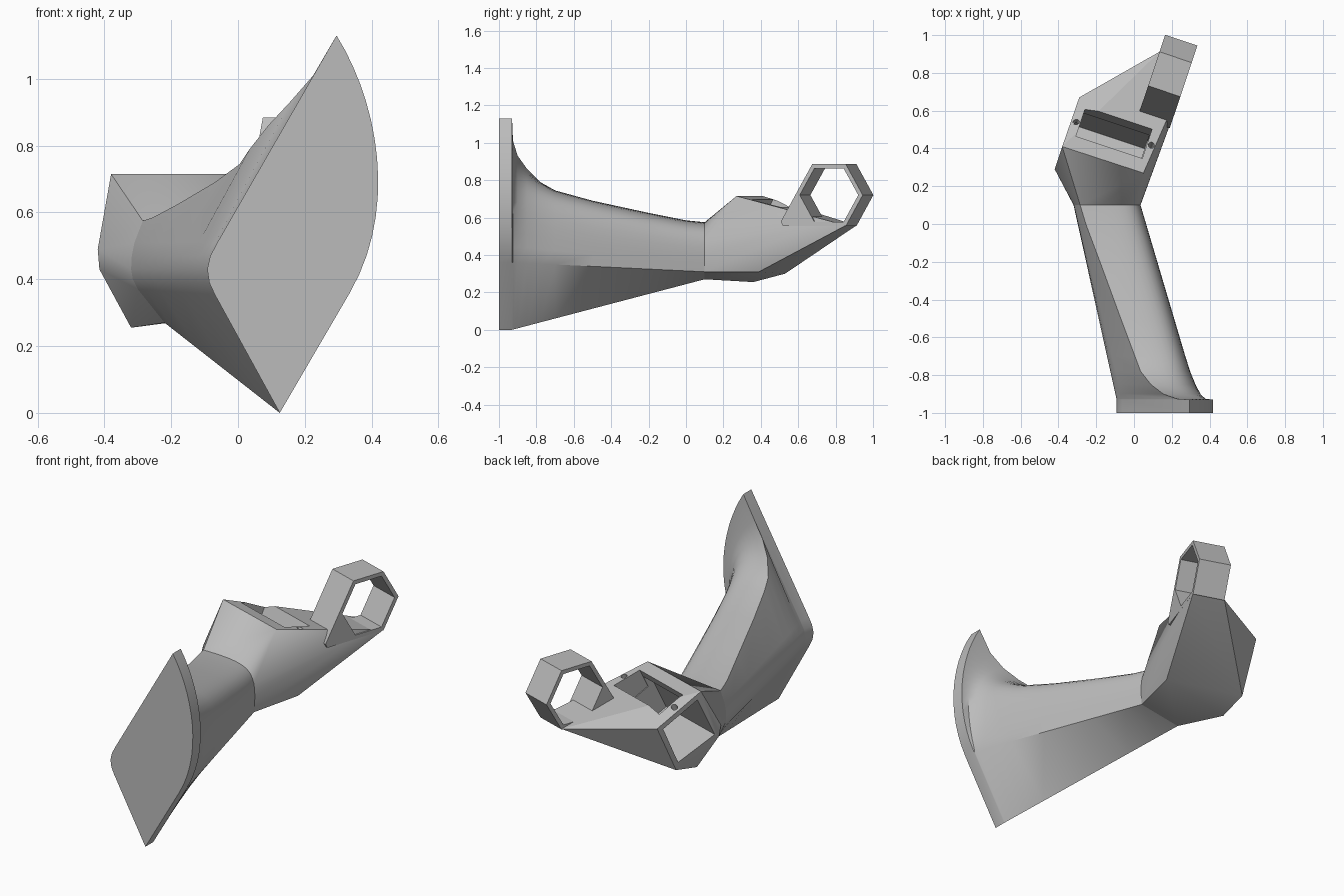
import bpy, bmesh
from math import radians
from mathutils import Matrix, Vector

if "Cube" in bpy.data.objects:
    bpy.data.objects.remove(bpy.data.objects["Cube"])

grey = bpy.data.materials.new("plain_grey")
grey.use_nodes = True
grey.diffuse_color = (0.5, 0.5, 0.5, 1)
grey.node_tree.nodes["Principled BSDF"].inputs["Base Color"].default_value = (0.5, 0.5, 0.5, 1)


def make_object(name, bm):
    bmesh.ops.recalc_face_normals(bm, faces=bm.faces)
    mesh = bpy.data.meshes.new(name)
    bm.to_mesh(mesh)
    bm.free()
    mesh.materials.append(grey)
    obj = bpy.data.objects.new(name, mesh)
    bpy.context.collection.objects.link(obj)
    return obj


def activate(obj):
    bpy.ops.object.select_all(action='DESELECT')
    obj.select_set(True)
    bpy.context.view_layer.objects.active = obj


def smooth(obj, angle):
    activate(obj)
    bpy.ops.object.shade_smooth_by_angle(angle=radians(angle))


def cut(obj, cutter):
    cutter.hide_render = True
    activate(obj)
    mod = obj.modifiers.new("cut", 'BOOLEAN')
    mod.operation = 'DIFFERENCE'
    mod.solver = 'EXACT'
    mod.object = cutter
    bpy.ops.object.modifier_apply(modifier=mod.name)
    bpy.data.objects.remove(cutter)


def box_cutter(frame, low, high):
    low, high = Vector(low), Vector(high)
    bm = bmesh.new()
    place = Matrix.Translation((low + high) / 2) @ Matrix.Diagonal((*(high - low), 1))
    bmesh.ops.create_cube(bm, size=1, matrix=frame @ place)
    return make_object("box_cutter", bm)


def loft(name, rings):
    bm = bmesh.new()
    loops = [[bm.verts.new(p) for p in ring] for ring in rings]
    count = len(loops[0])
    for a, b in zip(loops, loops[1:]):
        for i in range(count):
            j = (i + 1) % count
            bm.faces.new((a[i], a[j], b[j], b[i]))
    bm.faces.new(loops[0])
    bm.faces.new(loops[-1])
    return make_object(name, bm)


# Cross-section of the arm: keel, side edge, rounded shoulder, top crease, rounded left edge
def mix(a, b, t):
    return Vector(a).lerp(Vector(b), t)


def section(y, crease_x, crease_z, steps=14):
    t = max(0, (y + 0.93) / 1.03)
    w = min(1, (1.13 - crease_z) / 0.36)
    crease = Vector((crease_x, crease_z))
    keel = mix((0.125, 0), (-0.22, 0.27), t)
    side = mix((0.335, 0.36), (0.03, 0.31), t)
    h1 = side + mix((0.145, 0.25), (0.02, (crease_z - side.y) * 0.92), w)
    h2 = crease + mix((0.125, -0.2), ((side.x - crease.x) * 0.95, 0), w)
    pts = [keel]
    for i in range(steps + 1):
        s = i / steps
        r = 1 - s
        pts.append(r**3 * side + 3 * r * r * s * h1 + 3 * r * s * s * h2 + s**3 * crease)
    pts += [mix((-0.062, 0.51), (-0.31, 0.51), t), mix((-0.083, 0.47), (-0.318, 0.47), t),
            mix((-0.092, 0.43), (-0.32, 0.43), t), mix((-0.086, 0.39), (-0.315, 0.40), t),
            mix((-0.07, 0.355), (-0.30, 0.37), t)]
    return [Vector((p.x, y, p.y)) for p in pts]


# Mounting plate and tapering arm: station y, crease x, crease z
stations = [(-1, 0.295, 1.13), (-0.93, 0.295, 1.13), (-0.925, 0.225, 1.01), (-0.9, 0.155, 0.93),
            (-0.85, 0.09, 0.86), (-0.78, 0.035, 0.79), (-0.7, 0.005, 0.745), (-0.5, -0.07, 0.69),
            (-0.2, -0.18, 0.625), (0, -0.255, 0.585), (0.1, -0.285, 0.575)]
sections = [section(*s) for s in stations]
arm = loft("plate_and_arm", sections)
smooth(arm, 32)

# Frame of the end ring: x along its axis, y outward
turn = Matrix.Rotation(radians(-18.5), 4, 'Z')
ring_frame = Matrix.Translation((0.19, 0.793, 0.72)) @ turn

# Motor housing with the wedge that reaches under the ring
corners = [(-0.38, 0.41, 0.715), (0.05, 0.27, 0.715), (0.17, 0.53, 0.58), (-0.29, 0.67, 0.58),
           (-0.42, 0.29, 0.49), (-0.415, 0.30, 0.43), (-0.32, 0.36, 0.255), (-0.31, 0.53, 0.30),
           (0.10, 0.39, 0.31)]
points = [Vector(c) for c in corners] + sections[-1]
points += [ring_frame @ Vector((x, y, -0.162)) for x in (-0.09, 0.09) for y in (-0.095, 0.095)]
bm = bmesh.new()
for p in points:
    bm.verts.new(p)
hull = bmesh.ops.convex_hull(bm, input=bm.verts)
bmesh.ops.delete(bm, geom=[v for v in bm.verts if not v.link_faces], context='VERTS')
bmesh.ops.dissolve_limit(bm, angle_limit=radians(2), verts=bm.verts, edges=bm.edges)
housing = make_object("motor_housing", bm)

# Cavity open to one side, slot in the tilted top and two screw holes
top_frame = Matrix.Translation((-0.11, 0.47, 0.6475)) @ turn @ Matrix.Rotation(radians(-26), 4, 'X')
cut(housing, box_cutter(top_frame, (-0.6, -0.12, -0.28), (0.18, 0.12, -0.03)))
cut(housing, box_cutter(top_frame, (-0.185, -0.082, -0.1), (0.185, 0.082, 0.1)))
for x in (-0.208, 0.208):
    bm = bmesh.new()
    bmesh.ops.create_cone(bm, cap_ends=True, segments=16, radius1=0.016, radius2=0.016, depth=0.16,
                          matrix=top_frame @ Matrix.Translation((x, 0, 0)))
    cut(housing, make_object("hole_cutter", bm))
smooth(housing, 25)


# Six-sided end ring with a front wall running down to the housing
def prism(name, profile, half):
    return loft(name, [[ring_frame @ Vector((x, y, z)) for y, z in profile] for x in (-half, half)])


ring = prism("end_ring", [(0.19, 0), (0.095, 0.165), (-0.095, 0.165), (-0.272, -0.142),
                          (-0.26, -0.165), (0.095, -0.165)], 0.09)
hexagon = [(0.165, 0), (0.0825, 0.143), (-0.0825, 0.143),
           (-0.165, 0), (-0.0825, -0.143), (0.0825, -0.143)]
cut(ring, prism("ring_cutter", hexagon, 0.2))
